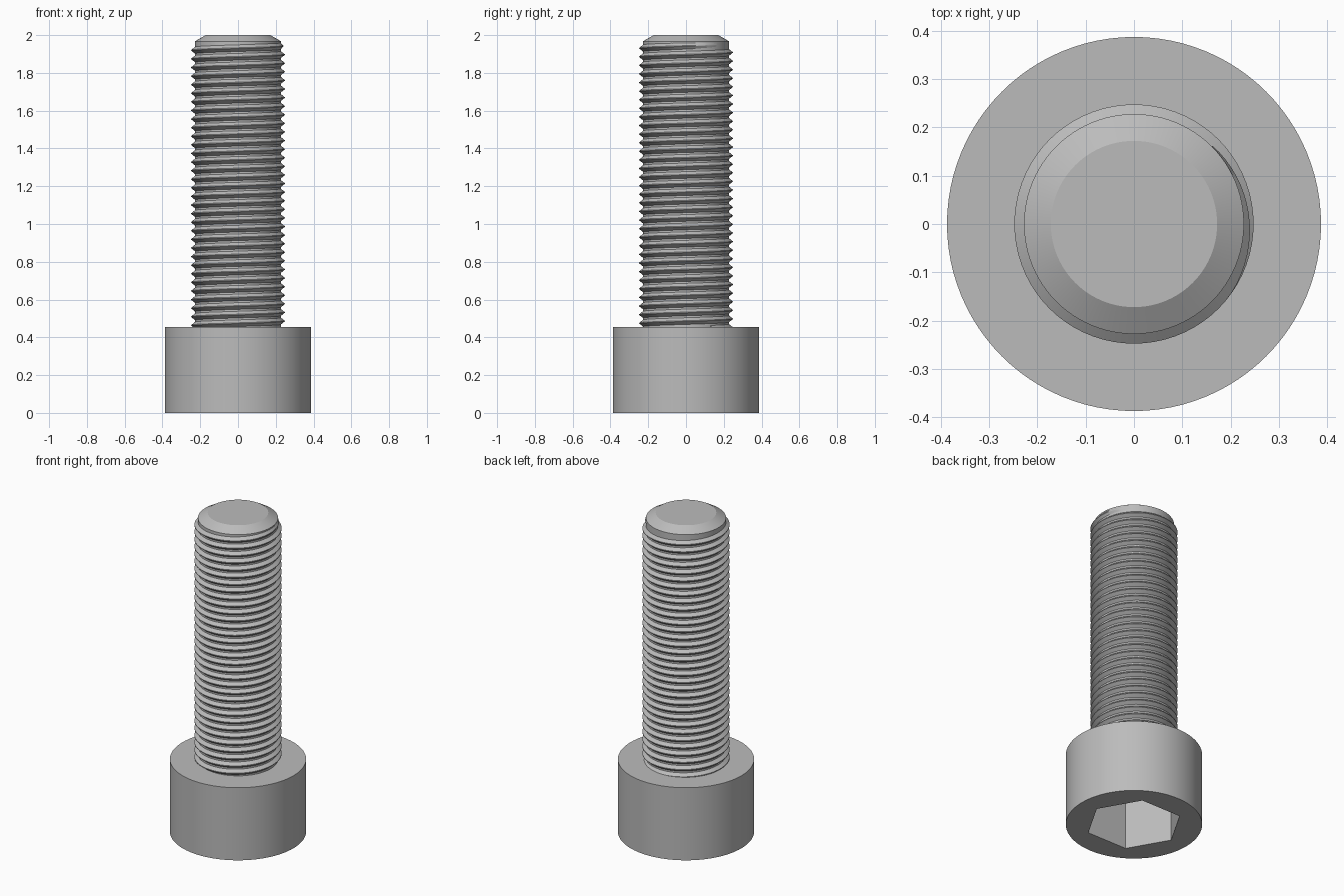
import bpy, bmesh, math

cube = bpy.data.objects.get("Cube")
if cube:
    bpy.data.objects.remove(cube, do_unlink=True)

# Main sizes
HEAD_R, HEAD_H = 0.387, 0.455
CORE_R, CREST_R = 0.2275, 0.2475
PITCH = 0.0455
SOCKET_R, SOCKET_DEPTH = 0.276, 0.30
SEG = 96

steel = bpy.data.materials.new("grey steel")
steel.use_nodes = True
steel.diffuse_color = (0.5, 0.5, 0.5, 1)
steel.node_tree.nodes["Principled BSDF"].inputs["Base Color"].default_value = (0.5, 0.5, 0.5, 1)


def finish(name, bm):
    bmesh.ops.recalc_face_normals(bm, faces=bm.faces[:])
    mesh = bpy.data.meshes.new(name)
    bm.to_mesh(mesh)
    bm.free()
    mesh.materials.append(steel)
    obj = bpy.data.objects.new(name, mesh)
    bpy.context.collection.objects.link(obj)
    bpy.ops.object.select_all(action='DESELECT')
    obj.select_set(True)
    bpy.context.view_layer.objects.active = obj
    bpy.ops.object.shade_smooth_by_angle(angle=math.radians(25))
    return obj


def ring(bm, r, z, n):
    return [bm.verts.new((r * math.cos(2 * math.pi * i / n),
                          r * math.sin(2 * math.pi * i / n), z)) for i in range(n)]


def bridge(bm, a, b):
    n = len(a)
    for i in range(n):
        j = (i + 1) % n
        bm.faces.new((a[i], a[j], b[j], b[i]))


# Cylindrical head with a hexagonal socket in its underside
bm = bmesh.new()
bottom = ring(bm, HEAD_R, 0, SEG)
top = ring(bm, HEAD_R, HEAD_H, SEG)
mouth = ring(bm, SOCKET_R, 0, 6)
floor = ring(bm, SOCKET_R, SOCKET_DEPTH, 6)
bridge(bm, bottom, top)
bridge(bm, mouth, floor)
bm.faces.new(top)
bm.faces.new(floor)
step = SEG // 6
for i in range(6):
    arc = [bottom[(i * step + k) % SEG] for k in range(step + 1)]
    bm.faces.new(arc + [mouth[(i + 1) % 6], mouth[i]])
finish("socket_head", bm)

# Shaft core with a chamfered tip
bm = bmesh.new()
profile = [(CORE_R, HEAD_H - 0.02), (CORE_R, 1.967), (0.172, 2.0)]
rings = [ring(bm, r, z, SEG) for r, z in profile]
for a, b in zip(rings, rings[1:]):
    bridge(bm, a, b)
bm.faces.new(rings[0])
bm.faces.new(rings[-1])
finish("shaft_core", bm)

# Right-hand helical thread ridge, fading into the core near the tip
bm = bmesh.new()
per_turn = 72
end_angle, end_z = math.radians(45), 1.948
count = int((end_z - HEAD_H + 0.01) / PITCH * per_turn)
fade = per_turn * 0.25
half = PITCH * 0.46
sections = []
for i in range(count + 1):
    a = end_angle - 2 * math.pi * i / per_turn
    z = end_z - PITCH * i / per_turn
    k = min(1.0, 0.1 + i / fade)
    crest = CORE_R + (CREST_R - CORE_R) * k
    section = [(CORE_R - 0.004, -half), (crest, -0.002), (crest, 0.002), (CORE_R - 0.004, half)]
    sections.append([bm.verts.new((r * math.cos(a), r * math.sin(a), z + dz))
                     for r, dz in section])
for a, b in zip(sections, sections[1:]):
    bridge(bm, a, b)
bm.faces.new(sections[0])
bm.faces.new(sections[-1])
finish("screw_thread", bm)
